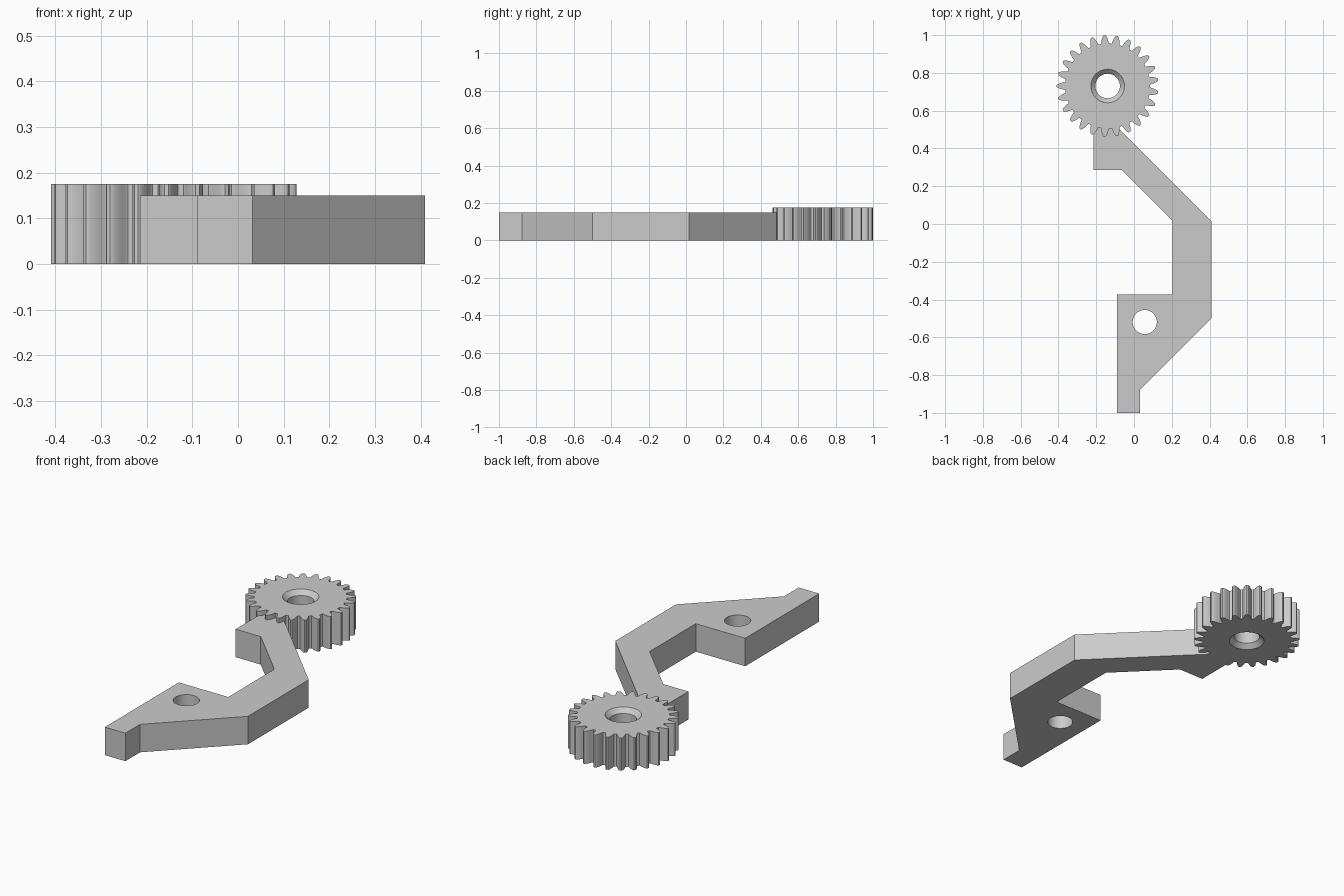
import bpy, bmesh
from math import cos, sin, radians, tau

if "Cube" in bpy.data.objects:
    bpy.data.objects.remove(bpy.data.objects["Cube"], do_unlink=True)

grey = bpy.data.materials.new("plain grey")
grey.use_nodes = True
COLOUR = (0.6, 0.6, 0.6, 1)
grey.diffuse_color = COLOUR
grey.node_tree.nodes["Principled BSDF"].inputs["Base Color"].default_value = COLOUR


def circle(centre, radius, n=48):
    return [(centre[0] + radius * cos(tau * i / n),
             centre[1] + radius * sin(tau * i / n)) for i in range(n)]


def loft(name, layers):
    """Closed solid through (outline, z) layers with equal point counts."""
    bm = bmesh.new()
    rings = [[bm.verts.new((x, y, z)) for x, y in outline] for outline, z in layers]
    for low, high in zip(rings, rings[1:]):
        for i in range(len(low)):
            bm.faces.new((low[i - 1], low[i], high[i], high[i - 1]))
    bm.faces.new(rings[0])
    bm.faces.new(rings[-1])
    bmesh.ops.recalc_face_normals(bm, faces=bm.faces)
    mesh = bpy.data.meshes.new(name)
    bm.to_mesh(mesh)
    bm.free()
    mesh.materials.append(grey)
    obj = bpy.data.objects.new(name, mesh)
    bpy.context.collection.objects.link(obj)
    return obj


def cut(obj, cutter):
    """Subtract the cutter, bake the result and drop the cutter."""
    mod = obj.modifiers.new("bore", "BOOLEAN")
    mod.operation = "DIFFERENCE"
    mod.solver = "EXACT"
    mod.object = cutter
    bpy.context.view_layer.update()
    baked = bpy.data.meshes.new_from_object(
        obj.evaluated_get(bpy.context.evaluated_depsgraph_get()))
    obj.modifiers.clear()
    obj.data = baked
    bpy.data.objects.remove(cutter, do_unlink=True)


# Bent arm with a pivot hole
ARM_TOP = 0.15
arm_outline = [(-0.215, 0.53), (-0.215, 0.287), (-0.066, 0.287), (0.203, 0.018),
               (0.203, -0.373), (-0.09, -0.373), (-0.09, -1.0), (0.032, -1.0),
               (0.032, -0.876), (0.409, -0.499), (0.409, 0.015), (-0.106, 0.53)]
arm = loft("arm", [(arm_outline, 0), (arm_outline, ARM_TOP)])
pivot = circle((0.057, -0.519), 0.064)
cut(arm, loft("pivot_cutter", [(pivot, -0.1), (pivot, ARM_TOP + 0.1)]))

# Gear: one tooth flank mirrored about its axis, repeated round the wheel
GEAR_TOP, TEETH, HUB = 0.175, 25, (-0.1395, 0.7305)
flank = [(0.2246, 5.6), (0.229, 4.9), (0.238, 4.4), (0.2496, 3.5),
         (0.260, 2.5), (0.267, 1.6), (0.2696, 0.9)]
tooth = [(r, -a) for r, a in flank] + [(r, a) for r, a in reversed(flank)]
gear_outline = []
for i in range(TEETH):
    for r, a in tooth:
        angle = radians(180 + i * 360 / TEETH + a)
        gear_outline.append((HUB[0] + r * cos(angle), HUB[1] + r * sin(angle)))
gear = loft("gear", [(gear_outline, 0), (gear_outline, GEAR_TOP)])

# Centre bore, chamfered at both ends
BORE, CHAMFER, OVER = 0.065, 0.024, 0.02
narrow, wide = circle(HUB, BORE), circle(HUB, BORE + CHAMFER + OVER)
cut(gear, loft("bore_cutter", [(wide, -OVER), (narrow, CHAMFER),
                               (narrow, GEAR_TOP - CHAMFER), (wide, GEAR_TOP + OVER)]))

# Smooth curved walls, keep corners sharp
bpy.ops.object.select_all(action="DESELECT")
for obj in (arm, gear):
    obj.select_set(True)
    bpy.context.view_layer.objects.active = obj
bpy.ops.object.shade_smooth_by_angle(angle=radians(25))
